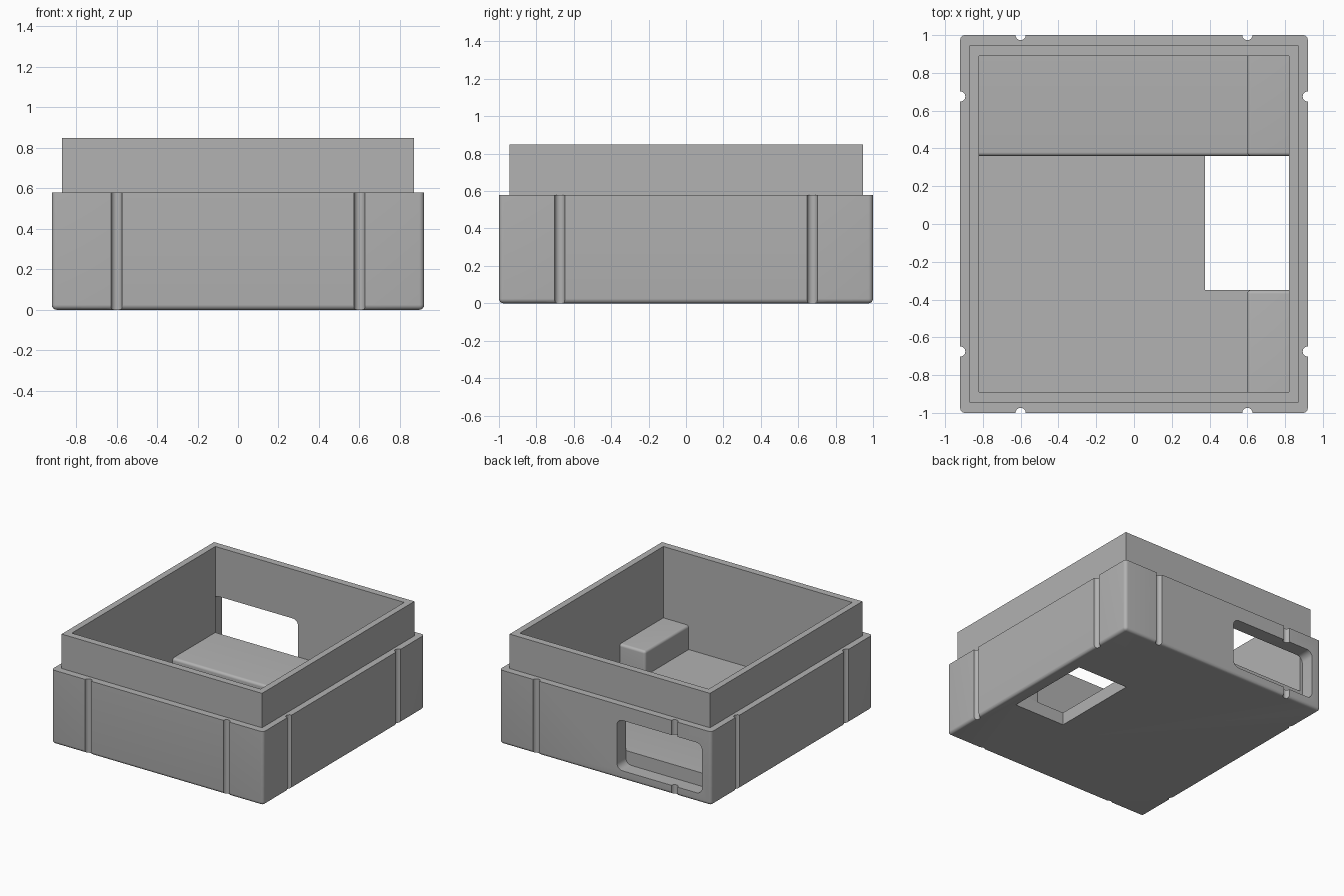
import bpy, bmesh
from mathutils import Vector

cube = bpy.data.objects.get("Cube")
if cube:
    bpy.data.objects.remove(cube, do_unlink=True)

# One plain grey plastic
grey = bpy.data.materials.new("grey_plastic")
grey.use_nodes = True
colour = (0.445, 0.445, 0.445, 1)
grey.diffuse_color = colour
grey.node_tree.nodes["Principled BSDF"].inputs["Base Color"].default_value = colour


def finish(name, bm):
    mesh = bpy.data.meshes.new(name)
    bm.to_mesh(mesh)
    bm.free()
    mesh.materials.append(grey)
    obj = bpy.data.objects.new(name, mesh)
    bpy.context.collection.objects.link(obj)
    return obj


def box(name, lo, hi, rounded=None, radius=0.02):
    """Box between two corners; rounded(mid, direction) picks the filleted edges,
    with mid running from -1 to 1 on each axis."""
    lo, hi = Vector(lo), Vector(hi)
    bm = bmesh.new()
    bmesh.ops.create_cube(bm, size=2)
    picked = []
    if rounded:
        for e in bm.edges:
            a, b = e.verts[0].co, e.verts[1].co
            if rounded((a + b) / 2, b - a):
                picked.append(e)
    for v in bm.verts:
        v.co = Vector([(l + h) / 2 + c * (h - l) / 2 for l, h, c in zip(lo, hi, v.co)])
    if picked:
        bmesh.ops.bevel(bm, geom=picked, offset=radius, segments=6,
                        profile=0.5, affect='EDGES')
    return finish(name, bm)


def rod(name, x, y, radius=0.027):
    bm = bmesh.new()
    bmesh.ops.create_cone(bm, cap_ends=True, segments=24, radius1=radius,
                          radius2=radius, depth=1.6)
    bmesh.ops.translate(bm, verts=bm.verts, vec=(x, y, 0))
    return finish(name, bm)


def select_only(obj):
    bpy.ops.object.select_all(action='DESELECT')
    obj.select_set(True)
    bpy.context.view_layer.objects.active = obj


def combine(target, tool, operation):
    mod = target.modifiers.new(operation.lower(), 'BOOLEAN')
    mod.operation, mod.solver, mod.object = operation, 'EXACT', tool
    select_only(target)
    bpy.ops.object.modifier_apply(modifier=mod.name)
    bpy.data.objects.remove(tool, do_unlink=True)


# Overall sizes
HX, HY = 0.92, 1.0
IX, IY = 0.82, 0.89
FLOOR, STEP, TOP = 0.1, 0.58, 0.85
HOLE_X, HOLE_Y0, HOLE_Y1 = 0.375, -0.35, 0.36

# Outer shell with rounded corners and bottom, and the raised lip on top
shell = box("case_shell", (-HX, -HY, 0), (HX, HY, STEP),
            lambda m, d: abs(d.z) > 0 or m.z < 0, 0.025)
lip = box("lip", (-0.87, -0.945, 0.3), (0.87, 0.945, TOP))
combine(shell, lip, 'UNION')

# Inner cavity
combine(shell, box("cavity", (-IX, -IY, FLOOR), (IX, IY, 1.2)), 'DIFFERENCE')

# Floor opening, beside the +x wall
combine(shell, box("floor_cut", (HOLE_X, HOLE_Y0, -0.2), (IX, HOLE_Y1, 0.3)), 'DIFFERENCE')

# Rounded window in the back wall
combine(shell, box("window_cut", (-0.84, IY, 0.07), (-0.1, 1.2, 0.465),
                   lambda m, d: abs(d.y) > 0, 0.05), 'DIFFERENCE')

# Vertical half-round grooves, two on each side
for s in (-1, 1):
    for t in (-1, 1):
        combine(shell, rod("groove", s * 0.6, t * HY), 'DIFFERENCE')
        combine(shell, rod("groove", s * HX, t * 0.675), 'DIFFERENCE')

# Soften the floor edge along the opening
bm = bmesh.new()
bm.from_mesh(shell.data)
edges = [e for e in bm.edges
         if all(abs(v.co.x - HOLE_X) < 1e-4 and abs(v.co.z - FLOOR) < 1e-4 for v in e.verts)]
if edges:
    bmesh.ops.bevel(bm, geom=edges, offset=0.02, segments=4, profile=0.5, affect='EDGES')
bm.to_mesh(shell.data)
bm.free()

# Low platform across the back, with a rounded front edge
platform = box("rear_platform", (-IX, HOLE_Y1, FLOOR), (IX, IY, 0.175),
               lambda m, d: m.y < 0 and m.z > 0)

# Two blocks against the +x wall, either side of the floor opening
front_block = box("front_block", (0.6, -IY, FLOOR), (IX, HOLE_Y0, 0.29),
                  lambda m, d: (m.x < 0 or m.y > 0) and m.z > 0 or (m.x < 0 and m.y > 0))
rear_block = box("rear_block", (0.6, HOLE_Y1, FLOOR), (IX, IY, 0.29),
                 lambda m, d: (m.x < 0 or m.y < 0) and m.z > 0 or (m.x < 0 and m.y < 0))

for obj in (shell, platform, front_block, rear_block):
    select_only(obj)
    bpy.ops.object.shade_smooth_by_angle(angle=0.6)
